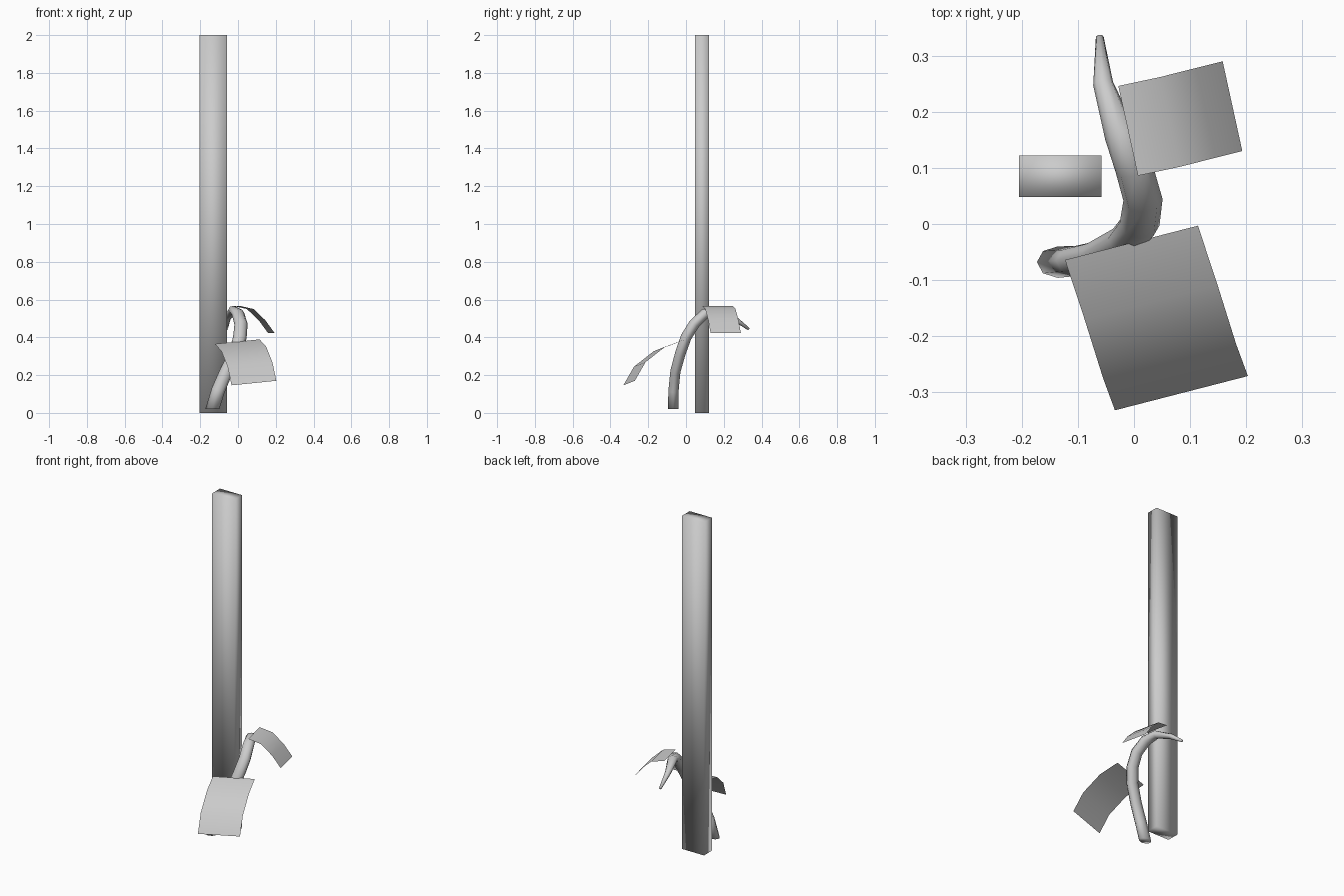
import bpy, bmesh, math
from mathutils import Vector

if "Cube" in bpy.data.objects:
    bpy.data.objects.remove(bpy.data.objects["Cube"])


def finish(name, bm):
    mesh = bpy.data.meshes.new(name)
    bm.to_mesh(mesh)
    bm.free()
    mesh.polygons.foreach_set("use_smooth", [True] * len(mesh.polygons))
    obj = bpy.data.objects.new(name, mesh)
    bpy.context.collection.objects.link(obj)
    return obj


def bridge(bm, rows, closed):
    n = len(rows[0])
    for a, b in zip(rows, rows[1:]):
        for i in range(n if closed else n - 1):
            j = (i + 1) % n
            bm.faces.new((a[i], a[j], b[j], b[i]))


# Tall post
bm = bmesh.new()
bmesh.ops.create_cube(bm, size=1)
for v in bm.verts:
    v.co = (-0.1315 + v.co.x * 0.147, 0.085 + v.co.y * 0.074, 1 + v.co.z * 2)
finish("post", bm)

# Arching stem: centre point, half width, half depth
path = [
    ((-0.136, -0.068, 0.020), 0.037, 0.028),
    ((-0.105, -0.066, 0.120), 0.036, 0.027),
    ((-0.062, -0.056, 0.220), 0.035, 0.027),
    ((-0.014, -0.030, 0.315), 0.035, 0.028),
    ((0.010, 0.000, 0.400), 0.036, 0.029),
    ((0.016, 0.043, 0.470), 0.035, 0.029),
    ((0.000, 0.100, 0.525), 0.034, 0.028),
    ((-0.024, 0.160, 0.545), 0.029, 0.022),
    ((-0.055, 0.250, 0.505), 0.018, 0.015),
    ((-0.061, 0.333, 0.443), 0.007, 0.007),
]
SIDES = 8
pts = [Vector(p[0]) for p in path]
bm = bmesh.new()
rings = []
for k, (_, a, b) in enumerate(path):
    t = pts[min(k + 1, len(pts) - 1)] - pts[max(k - 1, 0)]
    t = Vector((0, 0, 1)) if k == 0 else t.normalized()
    side = Vector((1, 0, 0))
    side = (side - t * side.dot(t)).normalized()
    other = t.cross(side)
    rings.append([bm.verts.new(pts[k] + side * a * math.cos(u) + other * b * math.sin(u))
                  for u in (2 * math.pi * i / SIDES for i in range(SIDES))])
bridge(bm, rings, True)
bm.faces.new(rings[0][::-1])
bm.faces.new(rings[-1])
finish("stem", bm)


# Leaves: one bent edge swept straight across
def leaf(name, edge, across):
    bm = bmesh.new()
    rows = [[bm.verts.new(Vector(p) + Vector(across) * f) for f in (0, 1)] for p in edge]
    bridge(bm, rows, False)
    bmesh.ops.recalc_face_normals(bm, faces=bm.faces)
    if sum(f.normal.z for f in bm.faces) < 0:
        bmesh.ops.reverse_faces(bm, faces=bm.faces)
    finish(name, bm)


leaf("upper_leaf",
     [(0.007, 0.086, 0.567), (0.082, 0.102, 0.550),
      (0.145, 0.118, 0.490), (0.193, 0.130, 0.424)],
     (-0.035, 0.160, 0.0))
leaf("lower_leaf",
     [(-0.123, -0.064, 0.365), (-0.088, -0.170, 0.327),
      (-0.055, -0.275, 0.245), (-0.034, -0.332, 0.146)],
     (0.237, 0.061, 0.024))
